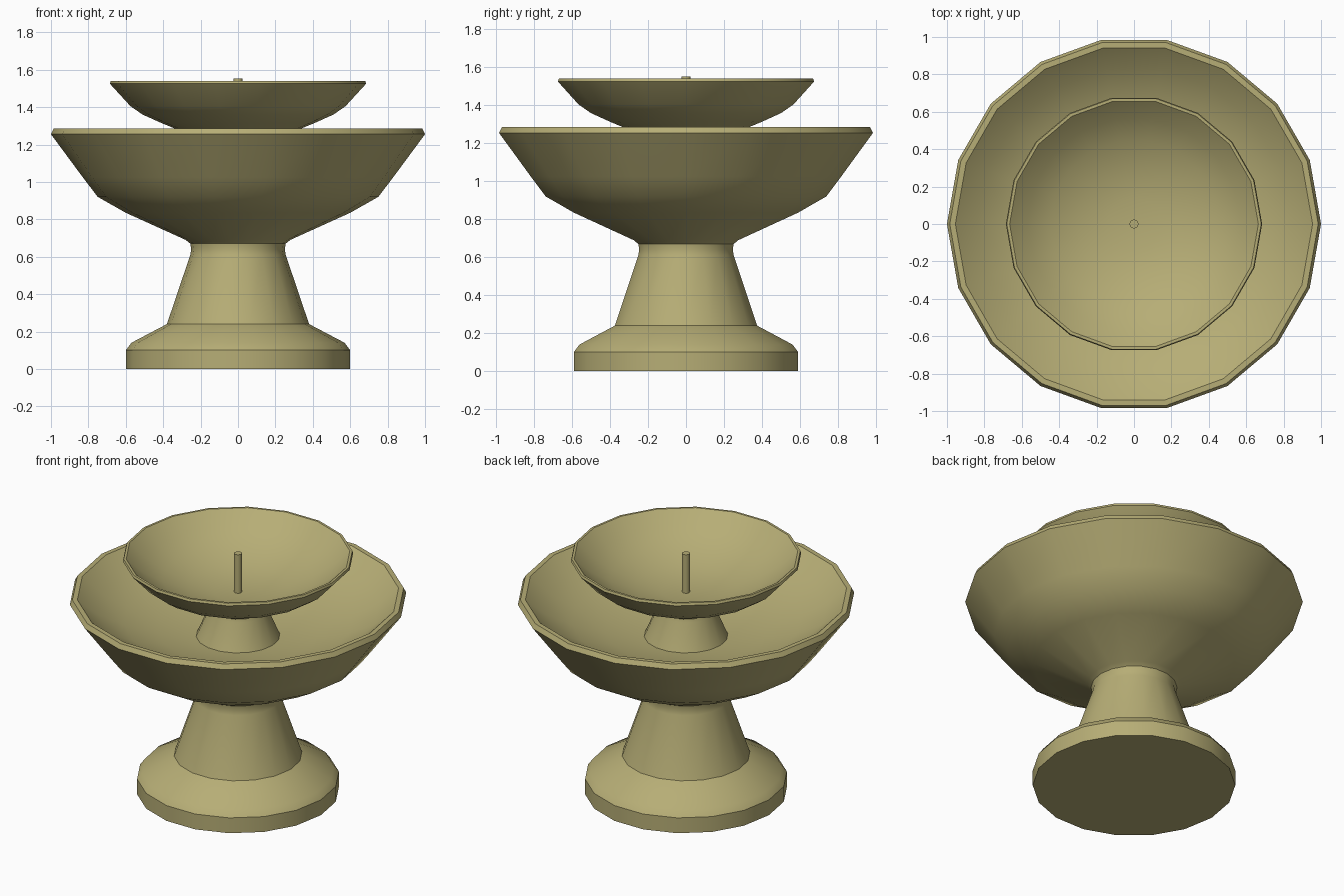
import bpy, bmesh
from math import cos, sin, pi, radians

if "Cube" in bpy.data.objects:
    bpy.data.objects.remove(bpy.data.objects["Cube"])

stone = bpy.data.materials.new("sandstone")
stone.diffuse_color = (0.47, 0.42, 0.18, 1)
stone.use_nodes = True
stone.node_tree.nodes["Principled BSDF"].inputs["Base Color"].default_value = stone.diffuse_color


def lathe(name, profile, sides=18):
    """Revolve an (r, z) profile around z; points at r = 0 become poles."""
    bm = bmesh.new()
    rings = []
    for r, z in profile:
        if r == 0:
            rings.append([bm.verts.new((0, 0, z))] * sides)
        else:
            rings.append([bm.verts.new((r * cos(2 * pi * i / sides),
                                        r * sin(2 * pi * i / sides), z))
                          for i in range(sides)])
    for a, b in zip(rings, rings[1:]):
        for i in range(sides):
            j = (i + 1) % sides
            quad = list(dict.fromkeys((a[i], a[j], b[j], b[i])))
            bm.faces.new(quad)
    bmesh.ops.recalc_face_normals(bm, faces=bm.faces)
    mesh = bpy.data.meshes.new(name)
    bm.to_mesh(mesh)
    bm.free()
    mesh.materials.append(stone)
    ob = bpy.data.objects.new(name, mesh)
    bpy.context.collection.objects.link(ob)
    bpy.ops.object.select_all(action='DESELECT')
    ob.select_set(True)
    bpy.context.view_layer.objects.active = ob
    bpy.ops.object.shade_smooth_by_angle(angle=radians(32))
    return ob


# Round plinth, flared pedestal and large bowl in one turned piece
lathe("pedestal_and_lower_bowl", [
    (0, 0), (0.6, 0), (0.6, 0.1), (0.57, 0.14), (0.38, 0.24),
    (0.255, 0.61), (0.25, 0.64), (0.255, 0.67), (0.28, 0.69),
    (0.6, 0.835), (0.75, 0.92), (0.83, 1.025), (1.0, 1.255),
    (0.985, 1.285), (0.955, 1.285),
    (0.84, 1.19), (0.68, 1.11), (0.48, 1.05), (0.25, 1.015), (0, 1.01)])

# Small stem and upper bowl rising from the lower bowl floor
lathe("stem_and_upper_bowl", [
    (0, 1.0), (0.255, 1.0), (0.178, 1.18), (0.173, 1.2), (0.19, 1.225),
    (0.41, 1.315), (0.51, 1.36), (0.575, 1.405), (0.685, 1.525),
    (0.68, 1.54), (0.665, 1.54),
    (0.57, 1.455), (0.45, 1.385), (0.3, 1.33), (0.14, 1.3), (0, 1.3)])

# Thin water spout in the middle
lathe("spout", [(0, 1.28), (0.024, 1.28), (0.024, 1.552), (0, 1.552)], 12)
